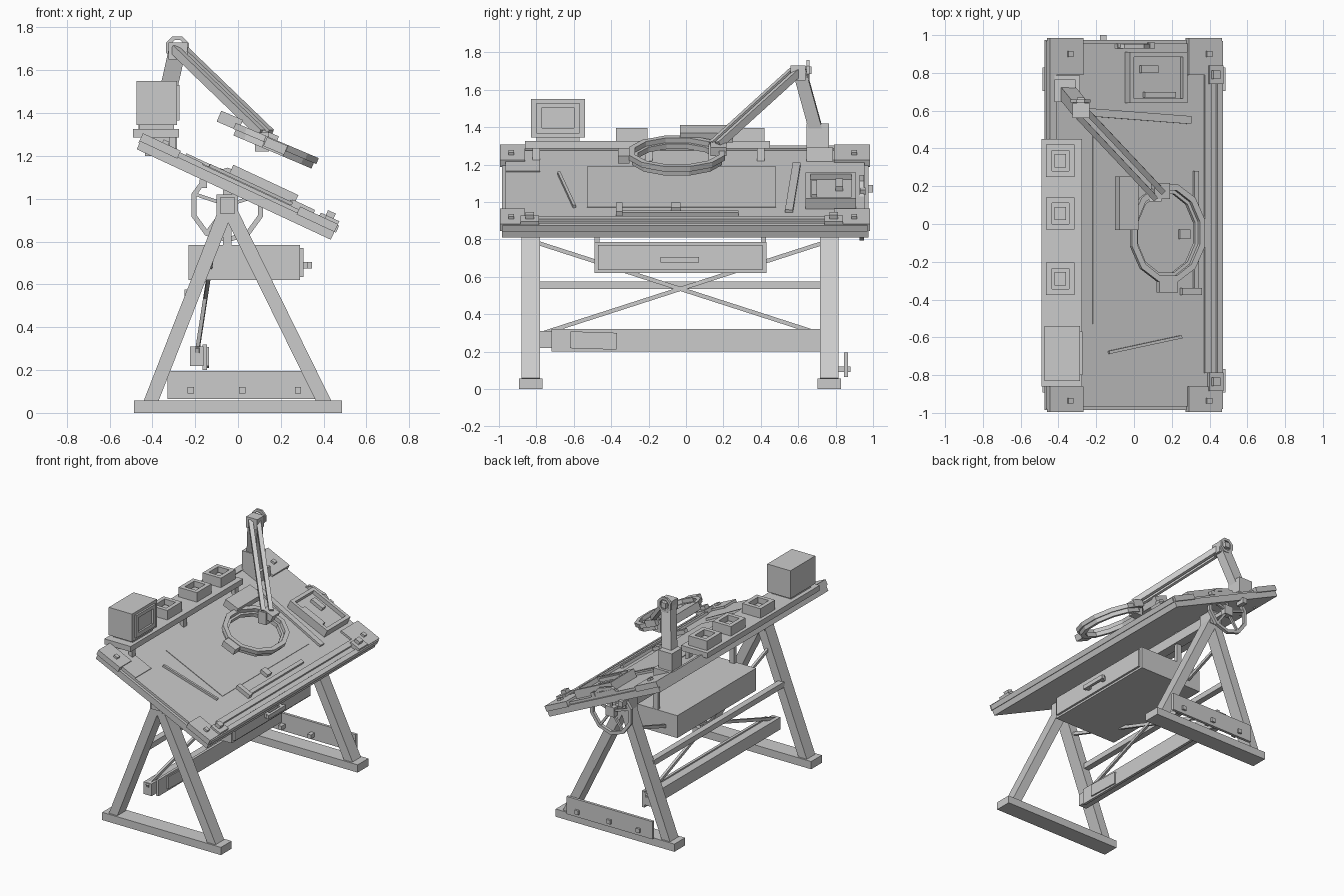
import bpy, bmesh, math
from math import radians, sin, cos, pi
from mathutils import Matrix, Vector

# Tilted frame of the drawing board: u runs downslope, w is the surface normal
BOARD = Matrix.Translation((-0.02, 0, 1.02)) @ Matrix.Rotation(radians(25), 4, 'Y')
WORLD = Matrix.Identity(4)


def add(name, bm):
    bmesh.ops.recalc_face_normals(bm, faces=bm.faces)
    me = bpy.data.meshes.new(name)
    bm.to_mesh(me)
    bm.free()
    ob = bpy.data.objects.new(name, me)
    bpy.context.collection.objects.link(ob)
    return ob


def boxes(name, specs, frame=WORLD):
    """One object from boxes given as (x0, x1, y0, y1, z0, z1)."""
    bm = bmesh.new()
    for x0, x1, y0, y1, z0, z1 in specs:
        m = Matrix.Translation(((x0 + x1) / 2, (y0 + y1) / 2, (z0 + z1) / 2))
        s = Matrix.Diagonal((x1 - x0, y1 - y0, z1 - z0, 1))
        bmesh.ops.create_cube(bm, size=1, matrix=frame @ m @ s)
    return add(name, bm)


def beam(name, p, q, a, b, side=(0, 1, 0), frame=WORLD):
    """Bar from p to q; b is its size along the side direction, a across it."""
    p, q, side = Vector(p), Vector(q), Vector(side)
    z = (q - p).normalized()
    x = side.cross(z).normalized()
    rot = Matrix((x, z.cross(x), z)).transposed().to_4x4()
    m = frame @ Matrix.Translation((p + q) / 2) @ rot
    bm = bmesh.new()
    bmesh.ops.create_cube(bm, size=1, matrix=m @ Matrix.Diagonal((a, b, (q - p).length, 1)))
    return add(name, bm)


def ring(name, frame, ru, rv, width, height, n):
    """Faceted elliptical ring with a rectangular section, axis along local z."""
    bm = bmesh.new()
    rows = []
    for i in range(n):
        t = 2 * pi * (i + 0.5) / n
        rows.append([bm.verts.new(frame @ Vector(((ru + d) * cos(t), (rv + d) * sin(t), h)))
                     for d, h in ((0, -height / 2), (0, height / 2), (-width, height / 2), (-width, -height / 2))])
    for i in range(n):
        r, s = rows[i], rows[(i + 1) % n]
        for j in range(4):
            k = (j + 1) % 4
            bm.faces.new((r[j], r[k], s[k], s[j]))
    return add(name, bm)


def tray(x0, x1, y0, y1, z0, z1, t, floor):
    """Boxes for an open tray."""
    return [(x0, x1, y0, y1, z0, z0 + floor), (x0, x0 + t, y0, y1, z0, z1), (x1 - t, x1, y0, y1, z0, z1),
            (x0 + t, x1 - t, y0, y0 + t, z0, z1), (x0 + t, x1 - t, y1 - t, y1, z0, z1)]


# A-frame trestles
for side, y in (("front", -0.83), ("back", 0.766)):
    boxes(side + "_foot_beam", [(-0.485, 0.485, y - 0.062, y + 0.062, 0, 0.057)])
    beam(side + "_left_leg", (-0.41, y, 0.045), (-0.06, y, 0.94), 0.065, 0.098)
    beam(side + "_right_leg", (0.405, y, 0.045), (-0.035, y, 0.94), 0.065, 0.098)
    boxes(side + "_pivot_block", [(-0.1, 0.0, y - 0.055, y + 0.055, 0.915, 1.02)])
boxes("pivot_beam", [(-0.085, -0.015, -0.895, 0.83, 0.93, 1.005)])

# Tie plate with bolts on the back trestle
boxes("tie_plate", [(-0.33, 0.37, 0.845, 0.865, 0.065, 0.195)])
boxes("tie_plate_bolts", [(x - 0.015, x + 0.015, 0.8, 0.88, 0.09, 0.12) for x in (-0.22, 0.02, 0.28)])

# Stretchers and cross braces
boxes("lower_stretcher", [(-0.225, -0.16, -0.78, 0.72, 0.22, 0.31)])
boxes("stretcher_face", [(-0.165, -0.145, -0.72, 0.72, 0.2, 0.32)])
beam("stretcher_sleeve", (-0.15, -0.62, 0.263), (-0.15, -0.37, 0.255), 0.09, 0.03, (1, 0, 0))
boxes("upper_stretcher", [(-0.25, -0.205, -0.79, 0.73, 0.535, 0.575)])
beam("cross_brace_a", (-0.19, -0.79, 0.29), (-0.115, 0.73, 0.78), 0.022, 0.018, (1, 0, 0))
beam("cross_brace_b", (-0.115, -0.79, 0.78), (-0.19, 0.73, 0.29), 0.022, 0.018, (1, 0, 0))

# Drawer under the board
boxes("drawer_case", [(-0.23, 0.29, -0.49, 0.43, 0.62, 0.785)])
boxes("drawer_front", [(0.285, 0.305, -0.47, 0.41, 0.635, 0.77)])
boxes("drawer_handle", [(0.325, 0.345, -0.135, 0.07, 0.675, 0.705),
                        (0.3, 0.33, -0.125, -0.095, 0.675, 0.705), (0.3, 0.33, 0.03, 0.06, 0.675, 0.705)])
boxes("drawer_hangers", [(-0.07, -0.03, y - 0.013, y + 0.013, 0.78, 1.04) for y in (-0.475, 0.415)])

# Tilt handwheel
WHEEL = Matrix.Translation((-0.05, 0.94, 0.97)) @ Matrix.Rotation(radians(90), 4, 'X')
ring("handwheel_rim", WHEEL, 0.175, 0.175, 0.024, 0.024, 10)
for i in range(5):
    t = 2 * pi * i / 5 + 0.3
    beam("handwheel_spoke", (0, 0, 0), (0.155 * cos(t), 0.155 * sin(t), 0), 0.016, 0.016, (0, 0, 1), WHEEL)
boxes("handwheel_hub", [(-0.085, -0.015, 0.915, 0.96, 0.935, 1.005), (-0.065, -0.035, 0.82, 0.93, 0.955, 0.985)])
boxes("handwheel_grip", [(-0.18, -0.145, 0.93, 1.0, 1.05, 1.09)])

# Drawing board, layers and edge trims
boxes("board", [(-0.5, 0.5, -0.985, 0.975, 0, 0.048)], BOARD)
boxes("board_surface", [(-0.48, 0.47, -0.965, 0.955, 0.045, 0.065)], BOARD)
boxes("paper_sheet", [(-0.25, 0.26, -0.53, 0.48, 0.06, 0.069)], BOARD)
boxes("corner_sheet", [(-0.45, -0.19, -0.965, -0.78, 0.06, 0.072)], BOARD)
boxes("board_rails", [(0.4, 0.44, -0.79, 0.8, 0.06, 0.082), (0.475, 0.508, -0.98, 0.97, 0.04, 0.075),
                      (-0.505, -0.465, -0.98, 0.97, 0.03, 0.075)], BOARD)
caps, bolts = [], []
for u in (-0.41, 0.4):
    for y0, y1, yb in ((-0.995, -0.86, -0.935), (0.79, 0.985, 0.9)):
        caps.append((u - 0.095, u + 0.1, y0, y1, 0.04, 0.08))
        bolts.append((u + 0.005, u + 0.035, yb - 0.015, yb + 0.015, 0.07, 0.095))
boxes("corner_caps", caps, BOARD)
boxes("corner_bolts", bolts, BOARD)
boxes("edge_clamps", [b for y in (-0.835, 0.79) for b in
                      ((0.42, 0.5, y - 0.05, y + 0.05, 0.06, 0.095), (0.43, 0.47, y - 0.022, y + 0.022, 0.09, 0.12))], BOARD)

# Tools lying on the board
boxes("t_square", [(0.335, 0.362, -0.35, 0.28, 0.065, 0.085), (0.26, 0.375, -0.375, -0.34, 0.065, 0.095),
                   (0.25, 0.31, -0.08, -0.03, 0.065, 0.09)], BOARD)
beam("drafting_pencil", (-0.16, -0.68, 0.075), (0.265, -0.597, 0.075), 0.016, 0.016, (0, 0, 1), BOARD)
beam("ruler", (-0.28, 0.592, 0.073), (0.32, 0.55, 0.073), 0.042, 0.016, (0, 0, 1), BOARD)
boxes("edge_pen", [(-0.11, 0.1, 0.935, 0.955, 0.065, 0.085), (0.07, 0.1, 0.93, 0.96, 0.065, 0.095)], BOARD)

# Tool tray
boxes("tool_tray", tray(-0.06, 0.275, 0.64, 0.91, 0.065, 0.125, 0.025, 0.03), BOARD)
boxes("tray_tools", [(0.01, 0.11, 0.80, 0.84, 0.09, 0.12), (0.03, 0.21, 0.67, 0.70, 0.09, 0.12)], BOARD)

# Level shelf along the high edge
boxes("shelf", [(-0.49, -0.275, -0.86, 0.45, 1.285, 1.325)])
boxes("shelf_supports", [(-0.32, -0.29, y - 0.02, y + 0.02, 1.19, 1.29) for y in (-0.8, -0.2, 0.4)])
for y in (0.335, 0.055, -0.29):
    boxes("supply_box", tray(-0.465, -0.315, y - 0.085, y + 0.085, 1.32, 1.395, 0.03, 0.03)
          + [(-0.42, -0.36, y - 0.035, y + 0.035, 1.34, 1.365)])

# Display unit with recessed screen frame
boxes("display_body", [(-0.475, -0.285, -0.83, -0.54, 1.345, 1.55)])
boxes("display_base", [(-0.46, -0.3, -0.8, -0.57, 1.32, 1.35)])
boxes("display_bezel", [(-0.29, -0.272, -0.8, -0.57, 1.365, 1.395), (-0.29, -0.272, -0.8, -0.57, 1.505, 1.53),
                        (-0.29, -0.272, -0.8, -0.77, 1.39, 1.51), (-0.29, -0.272, -0.6, -0.57, 1.39, 1.51)])

# Lamp arm
boxes("lamp_base", [(-0.435, -0.285, 0.645, 0.785, 1.2, 1.29), (-0.42, -0.31, 0.645, 0.765, 1.27, 1.42)])
beam("lamp_post", (-0.365, 0.71, 1.33), (-0.28, 0.605, 1.71), 0.08, 0.07)
boxes("elbow_block", [(-0.325, -0.235, 0.56, 0.64, 1.65, 1.73)])
ELBOW = Matrix.Translation((-0.283, 0.652, 1.705)) @ Matrix.Rotation(radians(90), 4, 'X')
ring("elbow_ring", ELBOW, 0.058, 0.058, 0.02, 0.016, 8)
boxes("elbow_pin", [(-0.303, -0.263, 0.63, 0.67, 1.685, 1.725)])
across = Vector((0.45, 0.40, 0)).normalized()
for name, d in (("arm_bar_left", -0.026), ("arm_bar_right", 0.026)):
    o = across * d
    beam(name, Vector((-0.28, 0.59, 1.70)) + o, Vector((0.13, 0.155, 1.305)) + o, 0.04, 0.03, across)
boxes("arm_end_block", [(0.08, 0.145, 0.12, 0.185, 1.22, 1.31)])

# Faceted ring lamp, its rear housing and front knob
LAMP = Matrix.Translation((0.172, -0.048, 1.245)) @ Matrix.Rotation(radians(23), 4, 'Y')
ring("lamp_ring", LAMP @ Matrix.Translation((0, 0, 0.014)), 0.218, 0.265, 0.032, 0.03, 12)
ring("lamp_inner_ring", LAMP @ Matrix.Translation((0, 0, -0.014)), 0.205, 0.25, 0.035, 0.03, 12)
boxes("lamp_housing", [(-0.295, -0.185, 0.015, 0.30, 0.0, 0.055)], LAMP)
boxes("lamp_knob", [(-0.05, 0.055, -0.315, -0.255, -0.02, 0.025)], LAMP)
boxes("lamp_bracket", [(-0.09, 0.0, 0.18, 0.265, 0.0, 0.05)], LAMP)
